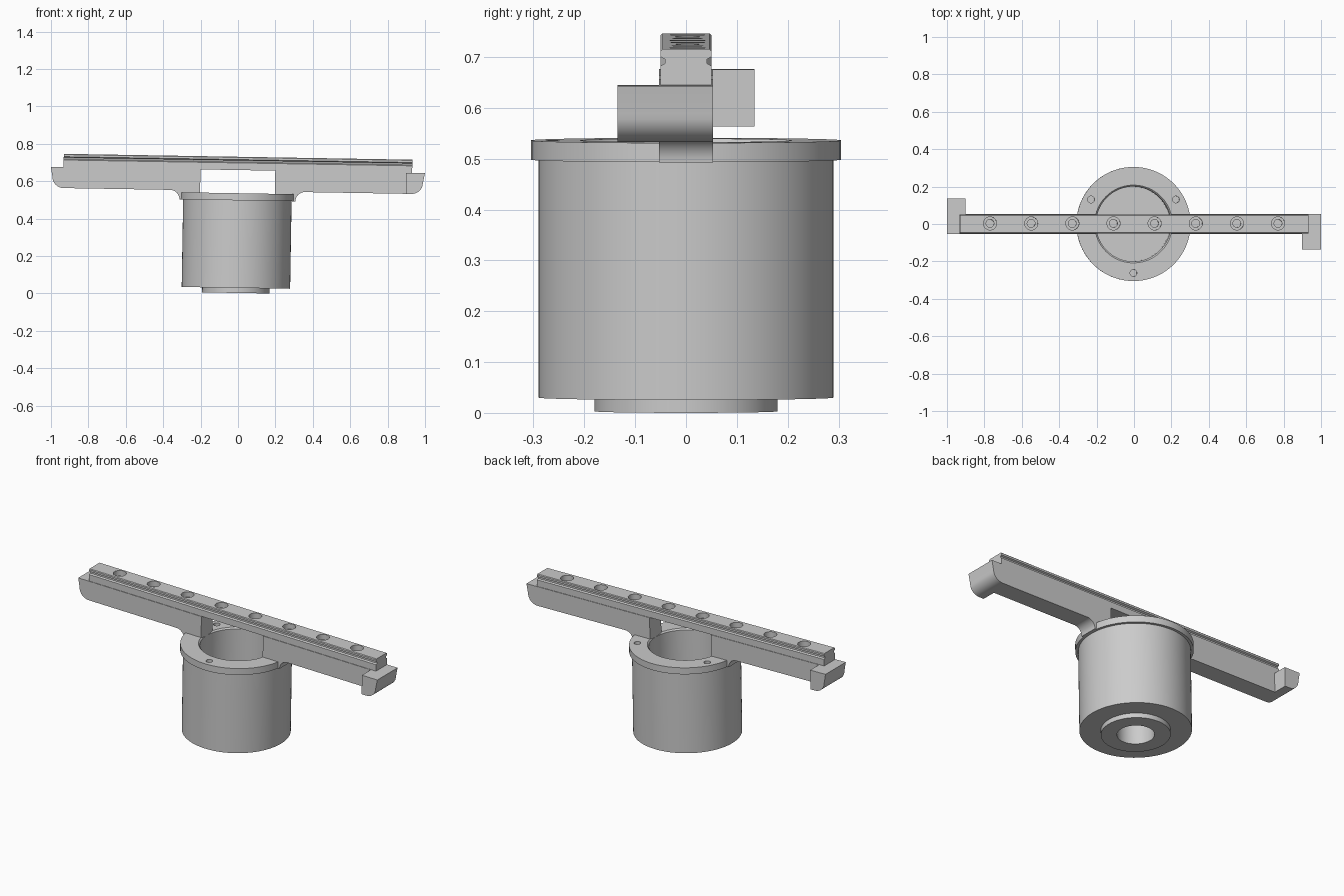
import bpy, bmesh, math
from mathutils import Matrix, Vector

if "Cube" in bpy.data.objects:
    bpy.data.objects.remove(bpy.data.objects["Cube"], do_unlink=True)

grey = bpy.data.materials.new("light_grey")
grey.use_nodes = True
COLOR = (0.6, 0.6, 0.6, 1)
grey.diffuse_color = COLOR
grey.node_tree.nodes["Principled BSDF"].inputs["Base Color"].default_value = COLOR

# the whole assembly leans slightly towards +x
PIVOT = Vector((0, 0, 0.7))
LEAN = (Matrix.Translation(PIVOT) @ Matrix.Rotation(math.radians(0.96), 4, 'Y')
        @ Matrix.Translation(-PIVOT))


def make_object(name, bm):
    bmesh.ops.recalc_face_normals(bm, faces=bm.faces[:])
    mesh = bpy.data.meshes.new(name)
    bm.to_mesh(mesh)
    bm.free()
    mesh.materials.append(grey)
    obj = bpy.data.objects.new(name, mesh)
    bpy.context.collection.objects.link(obj)
    return obj


def prism(bm, points, vector):
    """Extrude a closed outline along a vector."""
    face = bm.faces.new([bm.verts.new(p) for p in points])
    result = bmesh.ops.extrude_face_region(bm, geom=[face])
    verts = [v for v in result["geom"] if isinstance(v, bmesh.types.BMVert)]
    bmesh.ops.translate(bm, vec=vector, verts=verts)


def lathe(name, profile, steps=96):
    bm = bmesh.new()
    verts = [bm.verts.new((r, 0, z)) for r, z in profile]
    edges = [bm.edges.new(pair) for pair in zip(verts, verts[1:])]
    bmesh.ops.spin(bm, geom=verts + edges, cent=(0, 0, 0), axis=(0, 0, 1),
                   angle=math.tau, steps=steps)
    bmesh.ops.remove_doubles(bm, verts=bm.verts[:], dist=0.0001)
    return make_object(name, bm)


def drill(obj, holes):
    """Cut vertical holes given as (x, y, radius, bottom, top)."""
    bm = bmesh.new()
    for x, y, radius, bottom, top in holes:
        bmesh.ops.create_cone(bm, cap_ends=True, segments=32, radius1=radius,
                              radius2=radius, depth=top - bottom,
                              matrix=Matrix.Translation((x, y, (top + bottom) / 2)))
    cutter = make_object("hole_cutter", bm)
    cutter.hide_render = True
    mod = obj.modifiers.new("holes", 'BOOLEAN')
    mod.object = cutter
    mod.solver = 'EXACT'
    bpy.context.view_layer.objects.active = obj
    bpy.ops.object.modifier_apply(modifier=mod.name)
    bpy.data.objects.remove(cutter, do_unlink=True)


# cylindrical housing with flange, open cup, bottom boss and bore
housing = lathe("housing", [
    (0, 0.15), (0.097, 0.15), (0.097, 0.003), (0.18, 0.003), (0.18, 0.03),
    (0.29, 0.03), (0.29, 0.498), (0.305, 0.498), (0.305, 0.536),
    (0.208, 0.536), (0.2, 0.528), (0.2, 0.22), (0, 0.22)])
bolt_angles = [math.radians(a) for a in (30, 150, 270)]
drill(housing, [(0.262 * math.cos(a), 0.262 * math.sin(a), 0.018, 0.505, 0.6)
                for a in bolt_angles])

# support arms, each with a sideways hook at its tip
TOP, UNDER, HALF = 0.66, 0.548, 0.053


def arc(cx, cz, rx, rz, start, end, count=8):
    angles = [math.radians(start + (end - start) * i / count) for i in range(count + 1)]
    return [(cx + rx * math.cos(a), cz + rz * math.sin(a)) for a in angles]


tip = [(1, TOP)] + arc(0.93, 0.605, 0.06, 0.057, 0, -90)
fillet = arc(0.36, 0.498, 0.05, 0.05, 90, 180)
arm_outline = [(0.2, TOP)] + tip + fillet + [(0.2, 0.498)]
hook_outline = [(0.9, TOP)] + tip + [(0.9, UNDER)]
parts = [housing]
for name, turn in (("left_arm", 0), ("right_arm", math.pi)):
    for part, outline, start, length in (("", arm_outline, HALF, -2 * HALF),
                                         ("_hook", hook_outline, -HALF, -0.082)):
        bm = bmesh.new()
        prism(bm, [(x, start, z) for x, z in outline], (0, length, 0))
        bmesh.ops.rotate(bm, verts=bm.verts[:], matrix=Matrix.Rotation(turn, 3, 'Z'))
        parts.append(make_object(name + part, bm))

# grooved guide rail with counterbored holes
half = [(0.05, TOP), (0.05, 0.698), (0.041, 0.703), (0.041, 0.711),
        (0.05, 0.716), (0.05, 0.727), (0.046, 0.731)]
section = half + [(-y, z) for y, z in reversed(half)]
bm = bmesh.new()
prism(bm, [(-0.932, y, z) for y, z in section], (1.864, 0, 0))
rail = make_object("guide_rail", bm)
hole_x = [-0.77 + 0.22 * i for i in range(8)]
drill(rail, [(x, 0.003, 0.035, 0.7, 0.8) for x in hole_x])
drill(rail, [(x, 0.003, 0.021, 0.67, 0.75) for x in hole_x])
parts.append(rail)

# lean everything and shade smoothly with crisp edges
bpy.ops.object.select_all(action='DESELECT')
for obj in parts:
    obj.data.transform(LEAN)
    obj.select_set(True)
bpy.context.view_layer.objects.active = housing
bpy.ops.object.shade_smooth_by_angle(angle=math.radians(30))
